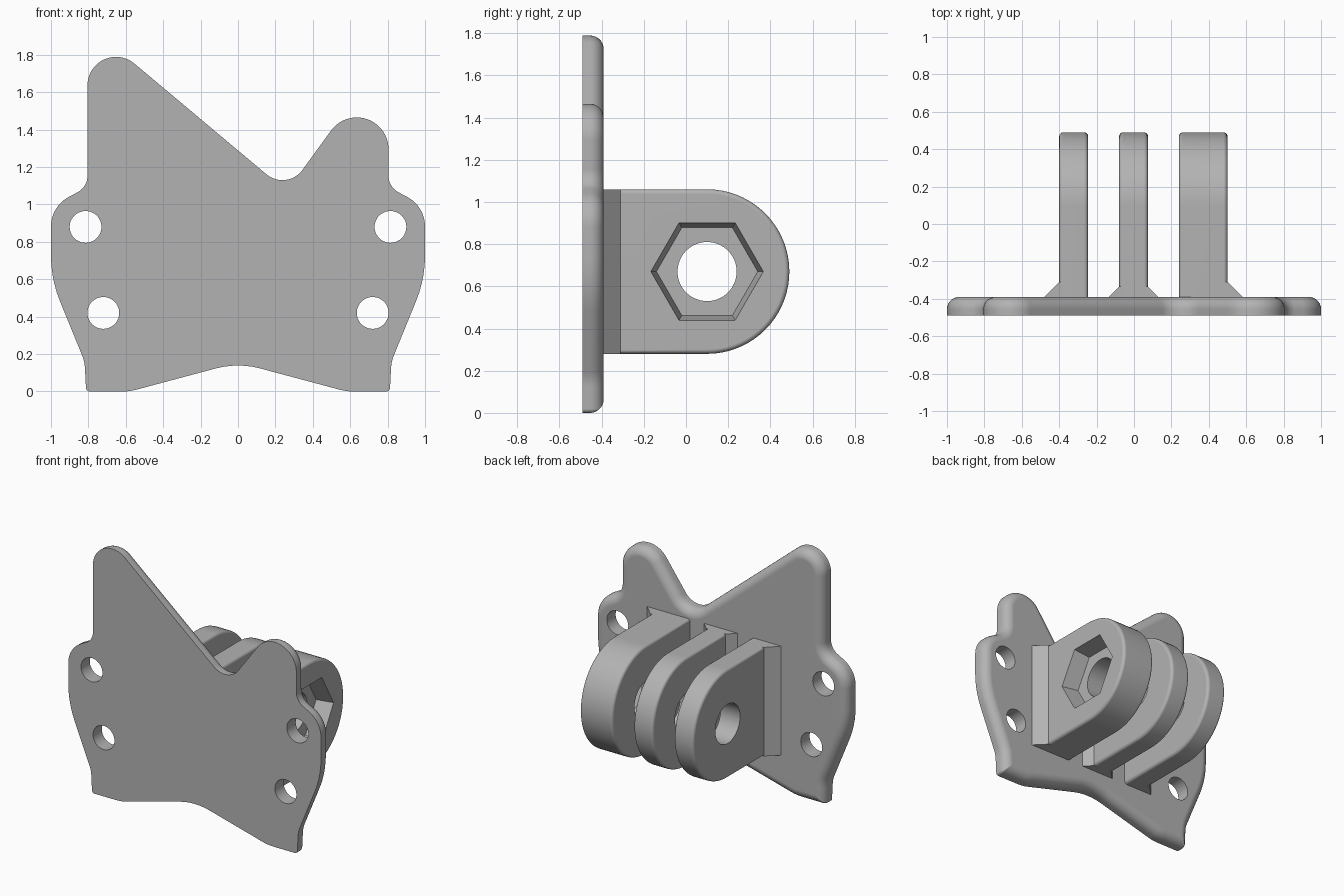
import bpy, bmesh, math
from mathutils import Vector, Matrix

cube = bpy.data.objects.get("Cube")
if cube:
    bpy.data.objects.remove(cube, do_unlink=True)

grey = bpy.data.materials.new("plain_grey")
grey.use_nodes = True
grey.diffuse_color = (0.45, 0.45, 0.45, 1)
grey.node_tree.nodes["Principled BSDF"].inputs["Base Color"].default_value = (0.45, 0.45, 0.45, 1)


def rounded(corners, inset=0.0):
    """Counter-clockwise polygon with a fillet radius per corner, shrunk by inset."""
    pts = []
    count = len(corners)
    for i, (u, v, r) in enumerate(corners):
        p = Vector((u, v))
        d1 = (p - Vector(corners[i - 1][:2])).normalized()
        d2 = (Vector(corners[(i + 1) % count][:2]) - p).normalized()
        n1, n2 = Vector((-d1.y, d1.x)), Vector((-d2.y, d2.x))
        mitre = (n1 + n2) / (1 + n1.dot(n2))
        p = p + mitre * inset
        if r == 0:
            pts.append(p)
            continue
        turn = math.atan2(d1.x * d2.y - d1.y * d2.x, d1.dot(d2))
        side = 1 if turn > 0 else -1
        radius = max(r - side * inset, 0.003)
        centre = p + mitre * side * radius
        steps = max(3, math.ceil(abs(turn) / math.radians(5)))
        for k in range(steps + 1):
            spoke = Matrix.Rotation(turn * k / steps, 2) @ (n1 * -side * radius)
            pts.append(centre + spoke)
    return pts


def new_object(name, bm):
    bmesh.ops.remove_doubles(bm, verts=bm.verts, dist=1e-5)
    bmesh.ops.recalc_face_normals(bm, faces=bm.faces)
    mesh = bpy.data.meshes.new(name)
    bm.to_mesh(mesh)
    bm.free()
    mesh.materials.append(grey)
    obj = bpy.data.objects.new(name, mesh)
    bpy.context.collection.objects.link(obj)
    return obj


def loft(name, corners, layers, place):
    """Stack the rounded outline at (position, inset) layers and cap both ends."""
    bm = bmesh.new()
    rings = [[bm.verts.new(place(p.x, p.y, w)) for p in rounded(corners, inset)]
             for w, inset in layers]
    for a, b in zip(rings, rings[1:]):
        for i in range(len(a)):
            bm.faces.new((a[i - 1], a[i], b[i], b[i - 1]))
    bm.faces.new(rings[0])
    bm.faces.new(rings[-1])
    return new_object(name, bm)


def cutter(sides, r1, r2, depth, centre, turn):
    bm = bmesh.new()
    bmesh.ops.create_cone(bm, cap_ends=True, segments=sides, radius1=r1, radius2=r2, depth=depth,
                          matrix=Matrix.Translation(centre) @ turn)
    obj = new_object("cutter", bm)
    obj.hide_render = True
    return obj


def cut(target, tool):
    mod = target.modifiers.new("cut", 'BOOLEAN')
    mod.operation, mod.solver, mod.object = 'DIFFERENCE', 'EXACT', tool
    bpy.context.view_layer.objects.active = target
    bpy.ops.object.modifier_apply(modifier=mod.name)
    bpy.data.objects.remove(tool, do_unlink=True)


def smooth(obj):
    bpy.ops.object.select_all(action='DESELECT')
    obj.select_set(True)
    bpy.context.view_layer.objects.active = obj
    bpy.ops.object.shade_smooth_by_angle(angle=math.radians(25))
    obj.modifiers.new("flat_caps", 'WEIGHTED_NORMAL').keep_sharp = True


def fillet(end, size, steps, direction):
    """Quarter-round layers finishing at the given end."""
    angles = [math.pi / 2 * k / steps for k in range(steps + 1)]
    return [(end - direction * size * (1 - math.sin(a)), size * (1 - math.cos(a))) for a in angles]


ALONG_X = Matrix.Rotation(math.pi / 2, 4, 'Y')
ALONG_Y = Matrix.Rotation(math.pi / 2, 4, 'X')

# Back plate: shared side shape, two uneven horns on top
side = [(0.58, 0, 0.3), (0.812, 0, 0.02), (0.82, 0.16, 0.2), (1, 0.6, 0.65),
        (1, 0.99, 0.18), (0.805, 1.093, 0.1)]
horns = [(0.805, 1.818, 0.17), (0.261, 1.07, 0.132), (-0.805, 1.964, 0.153)]
outline = [(0, 0.155, 0.46)] + side + horns + [(-x, z, r) for x, z, r in reversed(side)]
plate = loft("mounting_plate", outline, [(-0.49, 0)] + fillet(-0.39, 0.065, 7, 1),
             lambda u, v, w: (u, w, v))

# Four screw holes
for sx in (-1, 1):
    for x, z in ((0.815, 0.88), (0.72, 0.42)):
        cut(plate, cutter(48, 0.085, 0.085, 0.4, (sx * x, -0.44, z), ALONG_Y))
smooth(plate)

# Three hinge lugs with rounded ends and a shared bolt hole
LOW, HIGH, MID = 0.28, 1.06, 0.67
BOLT_Y = 0.1
lug_shape = [(-0.45, LOW, 0), (0.49, LOW, 0.39), (0.49, HIGH, 0.39), (-0.45, HIGH, 0)]
lugs = {"right_lug": (-0.4, -0.245), "middle_lug": (-0.08, 0.075), "left_lug": (0.24, 0.5)}
for name, (x0, x1) in lugs.items():
    layers = fillet(x0, 0.022, 4, -1)[::-1] + fillet(x1, 0.022, 4, 1)
    lug = loft(name, lug_shape, layers, lambda u, v, w: (w, u, v))
    cut(lug, cutter(64, 0.14, 0.14, 1, ((x0 + x1) / 2, BOLT_Y, MID), ALONG_X))
    if name == "left_lug":
        # Tapered hexagonal nut pocket
        cut(lug, cutter(6, 0.24, 0.271, 0.14, (x1 - 0.05, BOLT_Y, MID), ALONG_X))
    smooth(lug)


# Sloped gussets where the lugs meet the plate
def gusset(name, base0, top0, top1, base1, top_y):
    shape = [(base0, -0.4, 0), (base1, -0.4, 0), (base1, -0.39, 0), (top1, top_y, 0),
             (top0, top_y, 0), (base0, -0.39, 0)]
    loft(name, shape, [(LOW, 0), (HIGH, 0)], lambda u, v, w: (u, v, w))


gusset("right_gusset", -0.48, -0.4, -0.36, -0.35, -0.31)
gusset("middle_gusset", -0.135, -0.08, 0.075, 0.13, -0.335)
gusset("left_gusset", 0.45, 0.46, 0.5, 0.58, -0.31)
